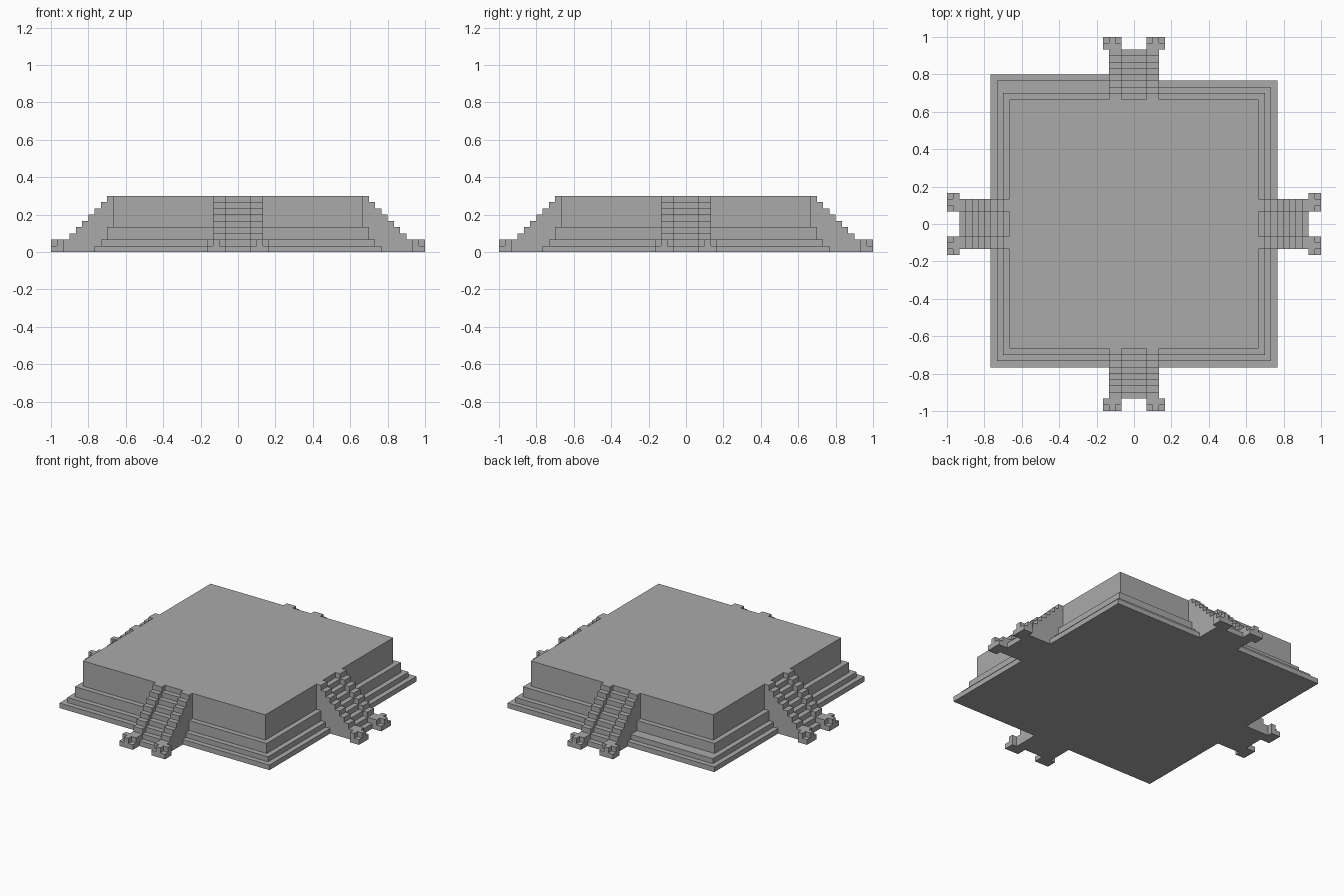
import bpy
import bmesh
from math import pi
from mathutils import Matrix, Vector

U = 1 / 30  # every part sits on a grid of this size

if "Cube" in bpy.data.objects:
    bpy.data.objects.remove(bpy.data.objects["Cube"])

stone = bpy.data.materials.new("grey_stone")
stone.use_nodes = True
GREY = (0.4, 0.4, 0.4, 1)
stone.diffuse_color = GREY
stone.node_tree.nodes["Principled BSDF"].inputs["Base Color"].default_value = GREY


def prism(name, outline, sweep, turn=0):
    """Sweep a closed outline (grid units) along a vector, then turn it about z."""
    bm = bmesh.new()
    face = bm.faces.new([bm.verts.new(p) for p in outline])
    swept = bmesh.ops.extrude_face_region(bm, geom=[face])["geom"]
    moved = [v for v in swept if isinstance(v, bmesh.types.BMVert)]
    bmesh.ops.translate(bm, verts=moved, vec=Vector(sweep))
    bmesh.ops.recalc_face_normals(bm, faces=bm.faces)
    bm.transform(Matrix.Rotation(turn, 4, "Z") @ Matrix.Scale(U, 4))
    mesh = bpy.data.meshes.new(name)
    bm.to_mesh(mesh)
    bm.free()
    mesh.materials.append(stone)
    obj = bpy.data.objects.new(name, mesh)
    bpy.context.collection.objects.link(obj)
    return obj


def tier(name, half, bottom, top, jog=0):
    """Square slab whose back edge steps out by jog on the -x half."""
    plan = [(-half, -half), (half, -half), (half, half)]
    if jog:
        plan += [(0, half), (0, half + jog)]
    plan.append((-half, half + jog))
    prism(name, [(x, y, bottom) for x, y in plan], (0, 0, top - bottom))


def stepped(x, start, height, end):
    """Side outline of a flight that drops one unit per unit outward."""
    pts = [(x, -start, 0), (x, -start, height)]
    d = start
    while d < end:
        d += 1
        pts.append((x, -d, height))
        # the lowest tread runs level to the end
        if d < end and height > 1 and not (height == 2 and end == 28 and x != -2):
            height -= 1
            pts.append((x, -d, height))
    pts.append((x, -end, 0))
    return pts


# Platform tiers
tier("base_slab", 23, 0, 1, jog=1)
tier("lower_ledge", 22, 1, 2, jog=1)
tier("upper_ledge", 21, 2, 4)
tier("main_platform", 20, 4, 9)

# One stairway per side
for i, side in enumerate(("front", "left", "back", "right")):
    turn = i * pi / 2
    prism(side + "_steps", stepped(-2, 20, 8, 28), (4, 0, 0), turn)
    for s, hand in ((-1, "a"), (1, "b")):
        x0 = -4 if s < 0 else 2
        prism(f"{side}_stair_wall_{hand}", stepped(x0 + 0.0 if s > 0 else x0, 20, 9, 28),
              (2, 0, 0), turn)
        # Foot: low block with a T-shaped block on it
        low = [(2, 28), (5, 28), (5, 30), (2, 30)]
        tee = [(2, 28), (5, 28), (5, 29), (4, 29), (4, 30), (3, 30), (3, 29), (2, 29)]
        for part, plan, z in (("foot", low, 0), ("post", tee, 1)):
            prism(f"{side}_{part}_{hand}", [(s * x, -y, z) for x, y in plan],
                  (0, 0, 1), turn)
